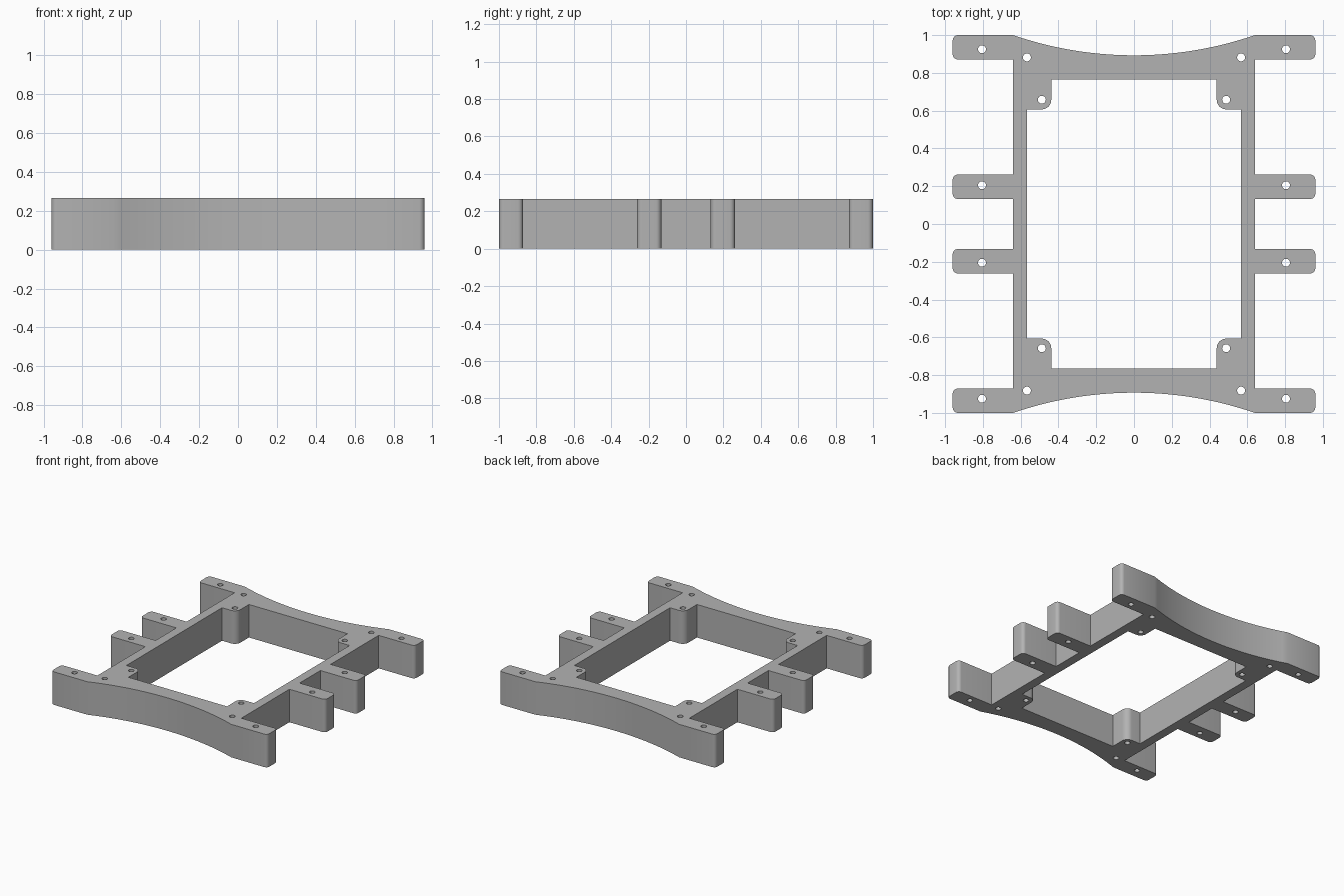
import bpy, bmesh, math
from mathutils import Vector

HEIGHT = 0.265

cube = bpy.data.objects.get("Cube")
if cube:
    bpy.data.objects.remove(cube, do_unlink=True)

grey = bpy.data.materials.new("plain grey")
grey.use_nodes = True
colour = (0.45, 0.45, 0.45, 1)
grey.diffuse_color = colour
grey.node_tree.nodes["Principled BSDF"].inputs["Base Color"].default_value = colour


def arc(cx, cy, r, start, end, steps):
    """Points along a circular arc, angles in degrees."""
    angles = [math.radians(start + (end - start) * i / steps) for i in range(steps + 1)]
    return [(cx + r * math.cos(a), cy + r * math.sin(a)) for a in angles]


def four_way(quarter):
    """Mirror a quarter outline into a closed, counter-clockwise loop."""
    half = quarter + [(-x, y) for x, y in reversed(quarter)]
    loop = half + [(x, -y) for x, y in reversed(half)]
    return [p for i, p in enumerate(loop)
            if (Vector(p) - Vector(loop[i - 1])).length > 1e-5]


def tab(root, tip, low, high, r=0.028):
    """Mounting tab with rounded outer corners."""
    return ([(root, low)] + arc(tip - r, low + r, r, -90, 0, 6)
            + arc(tip - r, high - r, r, 0, 90, 6) + [(root, high)])


# Outer outline: side tabs and the concave end
RAIL, TIP, SAG = 0.64, 0.96, 0.107
radius = (RAIL ** 2 + SAG ** 2) / (2 * SAG)
sweep = math.degrees(math.asin(RAIL / radius))
end_curve = arc(0, 1 - SAG + radius, radius, -90 + sweep, -90, 16)
outer = four_way(tab(RAIL, TIP, 0.132, 0.262) + tab(RAIL, TIP, 0.871, 1.0)[:-1] + end_curve)

# Central opening with a rounded boss in each corner
boss = arc(0.438 + 0.05, 0.607 + 0.05, 0.05, 270, 180, 8)
opening = four_way([(0.567, 0.607)] + boss + [(0.438, 0.765)])

# Screw holes on tabs, rails and bosses
loops = [outer, opening]
for x, y in [(0.805, 0.205), (0.805, 0.925), (0.567, 0.882), (0.488, 0.658)]:
    for sx in (1, -1):
        for sy in (1, -1):
            loops.append(arc(x * sx, y * sy, 0.021, 0, 360, 24)[:-1])

# Fill the plan and raise it into a solid frame
bm = bmesh.new()
edges = []
for loop in loops:
    verts = [bm.verts.new((x, y, 0)) for x, y in loop]
    edges += [bm.edges.new((v, verts[i - 1])) for i, v in enumerate(verts)]
bmesh.ops.triangle_fill(bm, use_beauty=True, use_dissolve=False, edges=edges)
raised = bmesh.ops.extrude_face_region(bm, geom=bm.faces[:], use_keep_orig=True)["geom"]
bmesh.ops.translate(bm, vec=(0, 0, HEIGHT),
                    verts=[g for g in raised if isinstance(g, bmesh.types.BMVert)])
bmesh.ops.recalc_face_normals(bm, faces=bm.faces[:])

mesh = bpy.data.meshes.new("mounting_frame")
bm.to_mesh(mesh)
bm.free()
mesh.materials.append(grey)
frame = bpy.data.objects.new("mounting_frame", mesh)
bpy.context.collection.objects.link(frame)
bpy.context.view_layer.objects.active = frame
frame.select_set(True)
bpy.ops.object.shade_smooth_by_angle(angle=math.radians(30))
